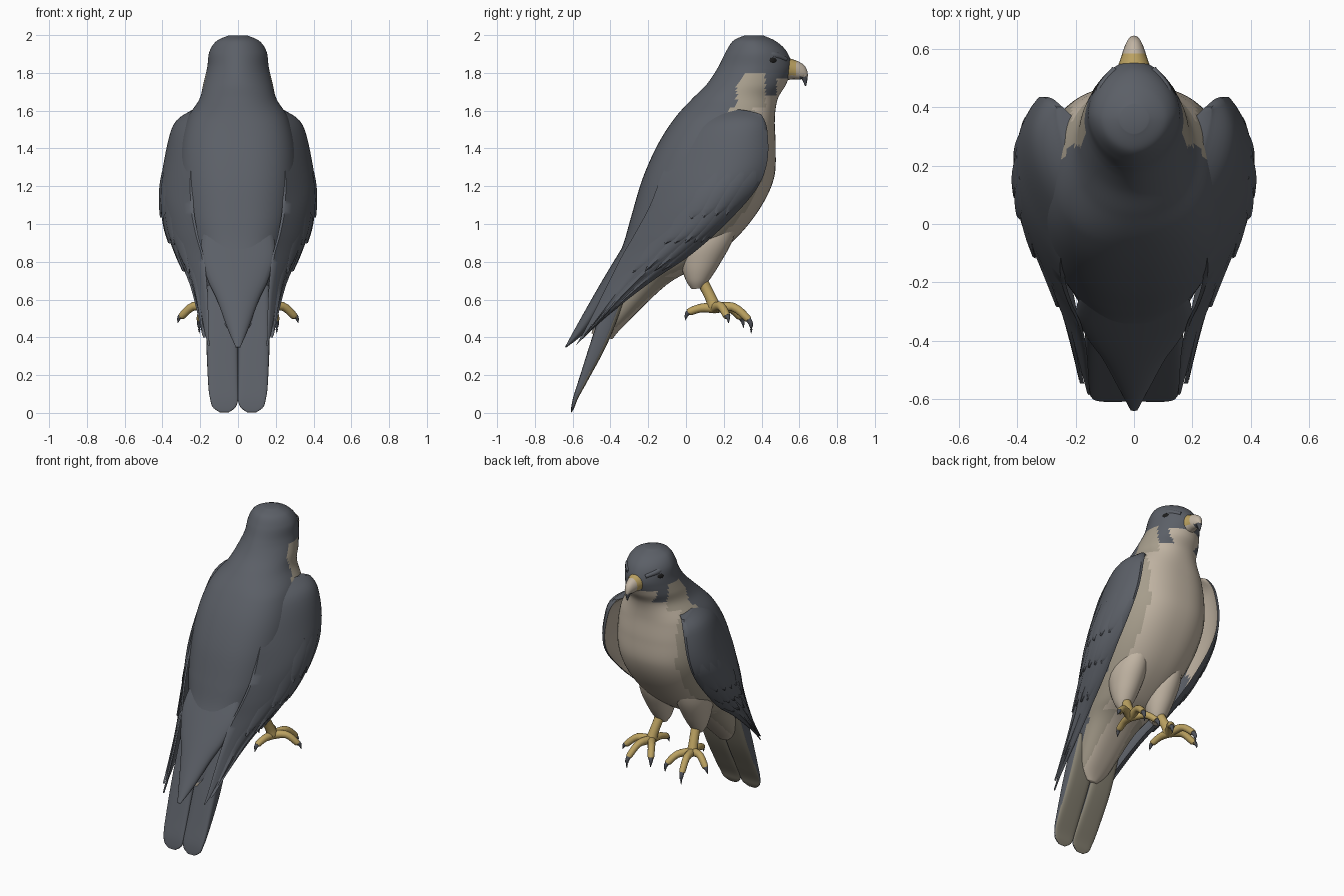
import bpy, bmesh, math
from mathutils import Vector

def mat(name, c):
    m = bpy.data.materials.new(name)
    m.diffuse_color = (*c, 1)
    return m

SLATE = mat("slate_plumage", (0.105, 0.115, 0.135))
CREAM = mat("cream_plumage", (0.53, 0.455, 0.365))
BUFF = mat("buff_plumage", (0.38, 0.335, 0.26))
YELLOW = mat("yellow_skin", (0.50, 0.36, 0.12))
DARK = mat("dark_horn", (0.075, 0.08, 0.095))
BLACK = mat("black_eye", (0.012, 0.012, 0.012))
TAUPE = mat("taupe_undertail", (0.235, 0.215, 0.165))

def at(rows, u):
    """Catmull-Rom value of a list of number rows at parameter u"""
    n = len(rows) - 1
    i = min(int(u), n - 1)
    t = u - i
    p = [rows[min(max(k, 0), n)] for k in (i - 1, i, i + 1, i + 2)]
    return [0.5 * (2 * b + (c - a) * t + (2 * a - 5 * b + 4 * c - d) * t * t
            + (3 * b - a - 3 * c + d) * t ** 3) for a, b, c, d in zip(*p)]

def spline(rows, steps):
    n = (len(rows) - 1) * steps
    return [at(rows, k / steps) for k in range(n + 1)]

def loft(name, rings, mats, rule=None, angle=50):
    """Skin closed rings, cap both ends, colour faces by rule(centre, normal)"""
    bm = bmesh.new()
    vs = [[bm.verts.new(p) for p in r] for r in rings]
    k = len(rings[0])
    for a, b in zip(vs, vs[1:]):
        for i in range(k):
            j = (i + 1) % k
            bm.faces.new((a[i], a[j], b[j], b[i]))
    bm.faces.new(vs[0])
    bm.faces.new(vs[-1])
    bmesh.ops.recalc_face_normals(bm, faces=bm.faces)
    bm.normal_update()
    if rule:
        for f in bm.faces:
            f.material_index = rule(f.calc_center_median(), f.normal)
    me = bpy.data.meshes.new(name)
    bm.to_mesh(me)
    bm.free()
    for m in mats:
        me.materials.append(m)
    ob = bpy.data.objects.new(name, me)
    bpy.context.collection.objects.link(ob)
    bpy.ops.object.select_all(action='DESELECT')
    ob.select_set(True)
    bpy.context.view_layer.objects.active = ob
    bpy.ops.object.shade_smooth_by_angle(angle=math.radians(angle))
    return ob

def section(row, k=40, x=0, power=1.0):
    """Oval ring from back point, front point (y, z) and half width"""
    yb, zb, yf, zf, w = row
    pts = []
    for i in range(k):
        a = 2 * math.pi * i / k
        c, s = math.cos(a), math.sin(a)
        c = math.copysign(abs(c) ** power, c)
        s = math.copysign(abs(s) ** power, s)
        pts.append(Vector((x + max(w, 0.002) * s, (yb + yf) / 2 + (yf - yb) / 2 * c,
                           (zb + zf) / 2 + (zf - zb) / 2 * c)))
    return pts

def tube(name, path, m, k=12):
    """Round limb through (x, y, z, radius) points"""
    rows = spline(path, 4)
    rings = []
    for i, r in enumerate(rows):
        d = Vector(rows[min(i + 1, len(rows) - 1)][:3]) - Vector(rows[max(i - 1, 0)][:3])
        q = d.to_track_quat('Z', 'Y')
        rings.append([Vector(r[:3]) + q @ Vector((math.cos(2 * math.pi * j / k),
                     math.sin(2 * math.pi * j / k), 0)) * max(r[3], 0.001) for j in range(k)])
    return loft(name, rings, [m])

# Head and body in one skin, cream in front and slate behind
BODY = [(0.31, 1.998, 0.41, 1.998, 0.05), (0.25, 1.97, 0.48, 1.965, 0.115),
        (0.21, 1.91, 0.535, 1.91, 0.152), (0.17, 1.83, 0.56, 1.83, 0.163),
        (0.11, 1.74, 0.53, 1.74, 0.184), (0.03, 1.66, 0.485, 1.66, 0.205),
        (-0.06, 1.56, 0.47, 1.55, 0.27), (-0.15, 1.42, 0.475, 1.40, 0.31),
        (-0.23, 1.24, 0.465, 1.24, 0.32), (-0.29, 1.04, 0.39, 1.08, 0.30),
        (-0.33, 0.90, 0.26, 0.92, 0.255), (-0.38, 0.78, 0.08, 0.78, 0.205),
        (-0.42, 0.68, -0.10, 0.68, 0.165), (-0.48, 0.50, -0.33, 0.46, 0.11),
        (-0.50, 0.42, -0.39, 0.39, 0.05)]

def body_rule(p, n):
    y, z = p.y, p.z
    if z > 1.62:
        if y > 0.48 and z < 1.765 or y > 0.42 and z < 1.68:
            return 1
        cheek = 0.27 < y < 0.42 and z < 1.80 - 1.2 * max(0, 0.32 - y)
        return 2 if cheek else 0
    edge = 0.22 - (1.55 - z) * 0.27 if z > 0.9 else -0.03 - (0.9 - z)
    if y < edge:
        return 0
    band = 0.215 if z > 0.95 else 0.09 if z < 0.72 else 0.16
    return 2 if abs(p.x) > band else 1

def body_power(z):
    t = min(max((z - 1.55) / 0.25, 0), 1)
    return 0.82 + 0.28 * t

loft("body", [section(r, 80, 0, body_power(r[1])) for r in spline(BODY, 9)],
     [SLATE, CREAM, BUFF], body_rule, 70)

# Pointed rump over the tail
RUMP = [(-0.20, 1.10, -0.15, 1.08, 0.15), (-0.335, 0.88, -0.26, 0.84, 0.20),
        (-0.42, 0.74, -0.34, 0.69, 0.165), (-0.49, 0.62, -0.42, 0.57, 0.11),
        (-0.58, 0.46, -0.53, 0.43, 0.055), (-0.64, 0.35, -0.635, 0.345, 0.012)]
loft("rump", [section(r, 24) for r in spline(RUMP, 5)], [SLATE])

# Beak: yellow cere, pale ridge, dark hook
BEAK = [(0.49, 1.90, 0.49, 1.75, 0.075), (0.555, 1.875, 0.555, 1.765, 0.050),
        (0.60, 1.858, 0.595, 1.765, 0.036), (0.632, 1.832, 0.61, 1.765, 0.026),
        (0.645, 1.79, 0.612, 1.77, 0.018), (0.636, 1.73, 0.63, 1.73, 0.003)]

def beak_rule(p, n):
    if p.z < 1.78 and p.y > 0.6:
        return 2
    return 0 if p.y < 0.583 and p.z > 1.79 else 1

loft("beak", [section(r, 20) for r in spline(BEAK, 5)], [YELLOW, CREAM, DARK], beak_rule)

# Wing surface: back, outer and front point of each section, shoulder to tip
WING = [(0.18, 0.12, 1.615, 0.24, 0.29, 1.605, 0.265, 0.40, 1.58),
        (0.22, 0.00, 1.50, 0.338, 0.25, 1.525, 0.30, 0.43, 1.50),
        (0.25, -0.11, 1.30, 0.392, 0.20, 1.31, 0.33, 0.43, 1.33),
        (0.25, -0.19, 1.10, 0.405, 0.12, 1.15, 0.34, 0.37, 1.18),
        (0.225, -0.27, 0.95, 0.38, 0.02, 0.98, 0.32, 0.21, 1.00),
        (0.19, -0.345, 0.82, 0.32, -0.12, 0.84, 0.28, 0.03, 0.84),
        (0.17, -0.43, 0.65, 0.245, -0.29, 0.68, 0.225, -0.19, 0.69),
        (0.16, -0.53, 0.45, 0.19, -0.47, 0.48, 0.18, -0.42, 0.51),
        (0.155, -0.585, 0.355, 0.16, -0.58, 0.36, 0.16, -0.575, 0.365)]

def wing_point(u, v):
    r = at(WING, u)
    b, o, f = Vector(r[:3]), Vector(r[3:6]), Vector(r[6:])
    return b * (1 - v) * (1 - 2 * v) + o * 4 * v * (1 - v) + f * v * (2 * v - 1)

def flip(rings, s):
    return [[Vector((p.x * s, p.y, p.z)) for p in r] for r in rings]

for s, side in ((1, "right"), (-1, "left")):
    rings = []
    for k in range(49):
        u = k / 6
        thick = 0.045 * (1 - u / 8) + 0.008
        outer = [wing_point(u, j / 14) for j in range(15)]
        inner = [wing_point(u, j / 14) - Vector((thick * (0.4 + math.sin(math.pi * j / 14)), 0, 0))
                 for j in range(14, -1, -1)]
        rings.append(outer + inner)
    loft(side + "_wing", flip(rings, s), [SLATE, CREAM],
         lambda p, n: int(n.x * s < -0.25 and p.z > 0.85 and p.y > 0.1))

    # Overlapping wing feathers
    for u0, length, vs in ((2.2, 1.5, (0.45, 0.58, 0.72, 0.86)),
                           (3.0, 1.6, (0.38, 0.5, 0.64, 0.78, 0.9)),
                           (3.9, 1.7, (0.3, 0.5, 0.7, 0.87)),
                           (4.6, 2.9, (0.3, 0.55, 0.8))):
        for v in vs:
            rings = []
            for k in range(11):
                t = k / 10
                w = 0.10 * math.sqrt(max(0.002, 1 - t ** 3))
                u = u0 + length * t
                lift = Vector((-0.006 + 0.016 * t, 0, 0))
                skin = Vector((0.007, 0, 0))
                rings.append([wing_point(u, v - w) + lift, wing_point(u, v) + lift + skin,
                              wing_point(u, min(v + w, 1.0)) + lift, wing_point(u, v) + lift - skin])
            loft(side + "_wing_feather", flip(rings, s), [SLATE])

    # Tail half with a rounded end, the halves meet down to the notch
    TAIL = [(-0.40, 0.68, -0.31, 0.64, 0.084), (-0.49, 0.42, -0.41, 0.38, 0.084),
            (-0.56, 0.20, -0.515, 0.18, 0.08), (-0.595, 0.09, -0.57, 0.08, 0.075),
            (-0.607, 0.035, -0.59, 0.03, 0.062), (-0.61, 0.005, -0.605, 0.003, 0.025)]
    loft(side + "_tail", [section(r, 32, s * max(r[4], 0.073), 0.45) for r in spline(TAIL, 5)],
         [SLATE, TAUPE], lambda p, n: int(n.y > 0.35), 40)

    # Feathered thigh
    THIGH = [(0.0, 1.06, 0.30, 1.09, 0.07), (-0.05, 0.90, 0.25, 0.92, 0.10),
             (-0.03, 0.79, 0.18, 0.79, 0.085), (0.0, 0.70, 0.125, 0.705, 0.058),
             (0.03, 0.655, 0.09, 0.66, 0.03)]
    loft(side + "_thigh", [section(r, 24, s * 0.135) for r in spline(THIGH, 5)], [CREAM])

    # Leg, toes and claws
    def limb(name, pts, m):
        tube(side + "_" + name, [(s * x, y, z, r) for x, y, z, r in pts], m)
    limb("leg", [(0.135, 0.06, 0.74, 0.035), (0.14, 0.10, 0.67, 0.030),
                 (0.15, 0.135, 0.60, 0.031), (0.155, 0.15, 0.555, 0.034),
                 (0.155, 0.155, 0.535, 0.01)], YELLOW)
    for label, mid, end, tip in (
            ("middle", (0.18, 0.25, 0.56), (0.20, 0.325, 0.50), (0.205, 0.345, 0.42)),
            ("inner", (0.10, 0.23, 0.555), (0.065, 0.285, 0.51), (0.055, 0.305, 0.45)),
            ("outer", (0.235, 0.185, 0.565), (0.295, 0.215, 0.515), (0.32, 0.225, 0.475)),
            ("back", (0.145, 0.08, 0.555), (0.135, 0.02, 0.535), (0.13, -0.005, 0.49))):
        limb(label + "_toe", [(0.155, 0.15, 0.555, 0.028), (*mid, 0.023), (*end, 0.020),
                              (*[e + (t - e) * 0.15 for e, t in zip(end, tip)], 0.012)], YELLOW)
        out = [e + (e - m) * 0.25 for e, m in zip(end, mid)]
        limb(label + "_claw", [(*end, 0.016), (out[0], out[1], (end[2] + tip[2]) / 2 + 0.01, 0.012),
                               (*tip, 0.001)], DARK)

    # Eye with a thin yellow rim under a slate brow
    for name, x, r, m in (("eye_rim", 0.118, 0.030, YELLOW), ("eye", 0.122, 0.027, BLACK)):
        bpy.ops.mesh.primitive_uv_sphere_add(segments=16, ring_count=10, radius=r,
                                             location=(s * x, 0.458, 1.865))
        ob = bpy.context.object
        ob.name = side + "_" + name
        ob.scale = (0.6, 1.1, 0.75)
        ob.rotation_euler.z = s * 0.6
        ob.data.materials.append(m)
        ob.data.shade_smooth()
    limb("brow", [(0.122, 0.39, 1.90, 0.010), (0.110, 0.46, 1.895, 0.020),
                  (0.065, 0.53, 1.872, 0.012)], SLATE)
